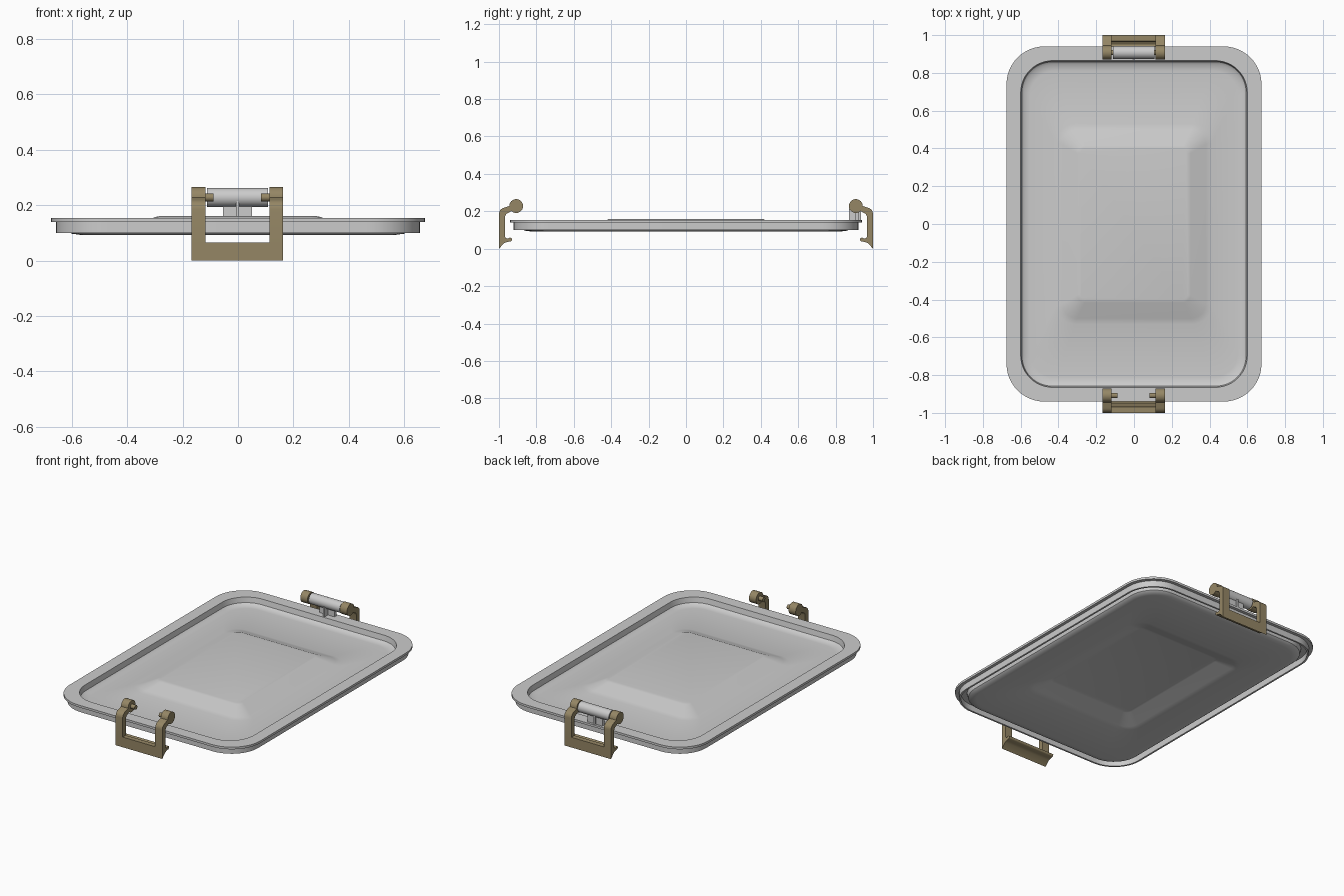
import bpy, bmesh, math
from mathutils import Matrix

if "Cube" in bpy.data.objects:
    bpy.data.objects.remove(bpy.data.objects["Cube"])

brass = bpy.data.materials.new("brass")
brass.diffuse_color = (0.30, 0.24, 0.13, 1)
brass.use_nodes = True
brass.node_tree.nodes["Principled BSDF"].inputs["Base Color"].default_value = brass.diffuse_color


def finish(bm, name, mat=None, angle=35):
    bmesh.ops.recalc_face_normals(bm, faces=bm.faces)
    me = bpy.data.meshes.new(name)
    bm.to_mesh(me)
    bm.free()
    ob = bpy.data.objects.new(name, me)
    bpy.context.collection.objects.link(ob)
    if mat:
        me.materials.append(mat)
    bpy.ops.object.select_all(action='DESELECT')
    ob.select_set(True)
    bpy.context.view_layer.objects.active = ob
    bpy.ops.object.shade_smooth_by_angle(angle=math.radians(angle))
    return ob


def rounded_rect(hx, hy, r, n=12):
    pts = []
    for k, (sx, sy) in enumerate(((1, 1), (-1, 1), (-1, -1), (1, -1))):
        for i in range(n + 1):
            a = math.pi / 2 * (k + i / n)
            pts.append((sx * (hx - r) + r * math.cos(a), sy * (hy - r) + r * math.sin(a)))
    return pts


def prism(bm, profile, x0, x1):
    """Extrude a (y, z) profile along x."""
    f = bm.faces.new([bm.verts.new((x0, y, z)) for y, z in profile])
    ext = bmesh.ops.extrude_face_region(bm, geom=[f])["geom"]
    bmesh.ops.translate(bm, vec=(x1 - x0, 0, 0),
                        verts=[v for v in ext if isinstance(v, bmesh.types.BMVert)])


def arc(cy, cz, r, a0, a1, n):
    return [(cy + r * math.cos(math.radians(a0 + (a1 - a0) * i / n)),
             cz + r * math.sin(math.radians(a0 + (a1 - a0) * i / n))) for i in range(n + 1)]


def box(bm, x0, x1, y0, y1, z0, z1):
    prism(bm, [(y0, z0), (y1, z0), (y1, z1), (y0, z1)], x0, x1)


# Lid: rounded rectangles lofted from the raised centre, over the rim, to the underside
sections = [
    (0.285, 0.400, 0.03, 0.160), (0.300, 0.415, 0.04, 0.157),
    (0.380, 0.500, 0.08, 0.121), (0.410, 0.530, 0.10, 0.114),
    (0.550, 0.810, 0.13, 0.107), (0.580, 0.845, 0.15, 0.110),
    (0.593, 0.858, 0.16, 0.120), (0.600, 0.865, 0.17, 0.153),
    (0.675, 0.940, 0.20, 0.153), (0.675, 0.940, 0.20, 0.139),
    (0.656, 0.921, 0.19, 0.139), (0.656, 0.921, 0.19, 0.100),
    (0.645, 0.910, 0.18, 0.100), (0.645, 0.910, 0.18, 0.138),
    (0.617, 0.882, 0.17, 0.138), (0.612, 0.877, 0.17, 0.107),
    (0.600, 0.865, 0.16, 0.097), (0.570, 0.835, 0.14, 0.093),
    (0.410, 0.530, 0.10, 0.102), (0.380, 0.500, 0.08, 0.109),
    (0.300, 0.415, 0.04, 0.145), (0.285, 0.400, 0.03, 0.148),
]
bm = bmesh.new()
rings = [[bm.verts.new((x, y, z)) for x, y in rounded_rect(hx, hy, r)]
         for hx, hy, r, z in sections]
for a, b in zip(rings, rings[1:]):
    for i in range(len(a)):
        j = (i + 1) % len(a)
        bm.faces.new((a[i], a[j], b[j], b[i]))
bm.faces.new(rings[0])
bm.faces.new(rings[-1])
finish(bm, "lid")

# Latches: two hooked legs, a clamping bar across the bottom and inward hinge pins
PY, PZ, PR = 0.908, 0.228, 0.037
X0, X1, LEG = -0.168, 0.163, 0.05
leg = ([(1.0, 0.06)] + arc(0.965, 0.185, 0.035, 0, 75, 6)
       + arc(PY, PZ, PR, 0, 315, 28)
       + [(0.945, 0.194), (0.962, 0.186), (0.968, 0.17), (0.968, 0.06)])
bar = ([(1.0, 0.0), (1.0, 0.065), (0.968, 0.065), (0.963, 0.057), (0.953, 0.054)]
       + arc(0.940, 0.049, 0.010, 70, 250, 8)
       + [(0.955, 0.036), (0.972, 0.030)])
for side, sy in (("front", -1), ("back", 1)):
    bm = bmesh.new()
    prism(bm, leg, X0, X0 + LEG)
    prism(bm, leg, X1 - LEG, X1)
    prism(bm, bar, X0, X1)
    pin = arc(PY, PZ, 0.014, 0, 345, 23)
    prism(bm, pin, X0 + LEG - 0.01, -0.088)
    prism(bm, pin, 0.083, X1 - LEG + 0.01)
    bmesh.ops.transform(bm, matrix=Matrix.Diagonal((1, sy, 1, 1)), verts=bm.verts)
    finish(bm, side + "_latch", brass)

# Hinge barrel on the back edge, with blind holes for the pins
bm = bmesh.new()
prism(bm, arc(PY, PZ, 0.034, 0, 348.75, 31), -0.111, 0.109)
for f in [f for f in bm.faces if len(f.verts) > 4]:
    inward = -f.normal.copy()
    inward.x = 1 if f.calc_center_median().x < 0 else -1
    inward.y = inward.z = 0
    bmesh.ops.inset_region(bm, faces=[f], thickness=0.018)
    ext = bmesh.ops.extrude_discrete_faces(bm, faces=[f])["faces"][0]
    bmesh.ops.translate(bm, vec=inward * 0.03, verts=ext.verts)
finish(bm, "hinge_barrel")

# Barrel support: cross plate and centre rib standing on the rim
bm = bmesh.new()
box(bm, -0.055, 0.050, 0.905, 0.925, 0.150, 0.205)
box(bm, -0.008, 0.004, 0.872, 0.935, 0.150, 0.215)
finish(bm, "barrel_support")
